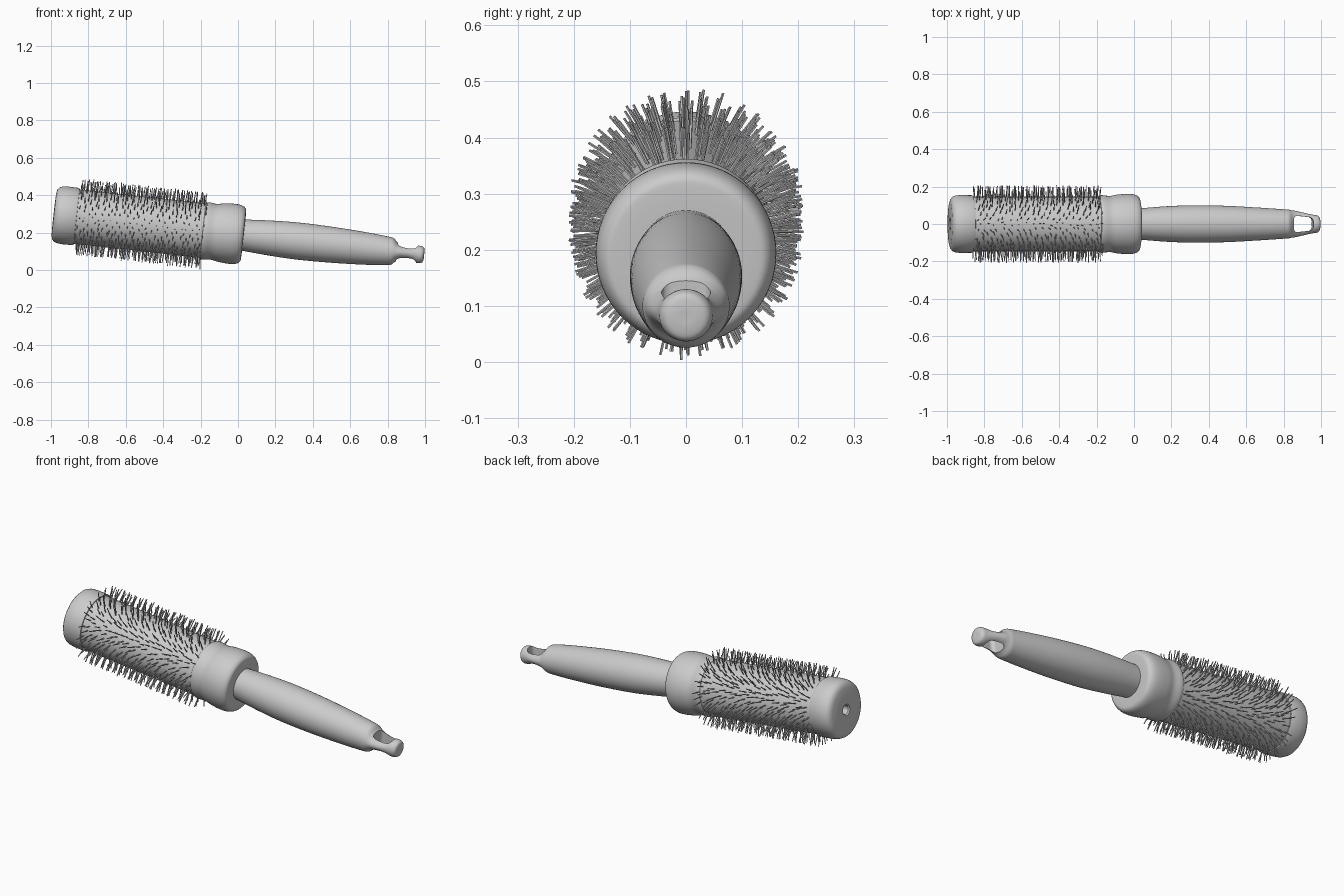
import bpy, bmesh, math, random
from mathutils import Matrix, Vector

if "Cube" in bpy.data.objects:
    bpy.data.objects.remove(bpy.data.objects["Cube"])

random.seed(4)
# The whole brush is built along local x, then tilted
TILT = Matrix.Translation((0, 0, 0.19)) @ Matrix.Rotation(math.radians(6.3), 4, 'Y')


def finish(name, bm, smooth=True):
    bmesh.ops.recalc_face_normals(bm, faces=bm.faces)
    me = bpy.data.meshes.new(name)
    bm.to_mesh(me)
    bm.free()
    ob = bpy.data.objects.new(name, me)
    bpy.context.collection.objects.link(ob)
    ob.matrix_world = TILT
    if smooth:
        bpy.ops.object.select_all(action='DESELECT')
        ob.select_set(True)
        bpy.context.view_layer.objects.active = ob
        bpy.ops.object.shade_smooth_by_angle(angle=math.radians(40))
    return ob


def curve(points, steps=5):
    """Smooth a few profile points with a Catmull-Rom spline."""
    p = [Vector(q) for q in points]
    p = [p[0]] + p + [p[-1]]
    out = []
    for a, b, c, d in zip(p, p[1:], p[2:], p[3:]):
        for i in range(steps):
            t = i / steps
            out.append(0.5 * (2 * b + (c - a) * t + (2 * a - 5 * b + 4 * c - d) * t * t
                              + (3 * b - a - 3 * c + d) * t ** 3))
    return out + [p[-1]]


def loft(name, profile, n=64):
    """Rings of (x, y radius, z radius) joined into a closed body."""
    bm = bmesh.new()
    rings = []
    for x, ry, rz in profile:
        rings.append([bm.verts.new((x, ry * math.cos(2 * math.pi * i / n),
                                    rz * math.sin(2 * math.pi * i / n))) for i in range(n)])
    for a, b in zip(rings, rings[1:]):
        for i in range(n):
            j = (i + 1) % n
            bm.faces.new((a[i], a[j], b[j], b[i]))
    bm.faces.new(rings[0])
    bm.faces.new(rings[-1])
    return finish(name, bm)


def turned(points):
    return [(x, r, r) for x, r in points]


# End cap with a small blind hole
loft("end_cap", turned([(-0.945, 0.022), (-0.985, 0.024), (-0.991, 0.03), (-0.992, 0.06),
                        (-0.990, 0.118), (-0.985, 0.134), (-0.975, 0.146), (-0.96, 0.152),
                        (-0.93, 0.155), (-0.875, 0.154), (-0.868, 0.151), (-0.866, 0.14)]))

# Barrel
loft("barrel", turned([(-0.88, 0.146), (-0.16, 0.146)]))

# Waisted collar
loft("collar", curve(turned([(-0.19, 0.143), (-0.187, 0.151), (-0.17, 0.154), (-0.13, 0.150),
                             (-0.09, 0.157), (-0.04, 0.161), (0.0, 0.158), (0.024, 0.145),
                             (0.03, 0.12), (0.031, 0.05)])))

# Handle, pinched flat near its tip
handle = loft("handle", curve([(0.0, 0.082, 0.082), (0.06, 0.086, 0.086), (0.18, 0.095, 0.094),
                               (0.32, 0.100, 0.099), (0.5, 0.097, 0.096), (0.68, 0.087, 0.087),
                               (0.80, 0.079, 0.077), (0.83, 0.077, 0.071), (0.85, 0.073, 0.053),
                               (0.87, 0.070, 0.041), (0.91, 0.061, 0.035), (0.94, 0.054, 0.038),
                               (0.965, 0.049, 0.046), (0.985, 0.046, 0.045), (0.997, 0.037, 0.038),
                               (1.001, 0.02, 0.02), (1.001, 0.004, 0.004)]))

# Hanging slot cut through the tip
bm = bmesh.new()
bmesh.ops.create_cube(bm, size=1)
for v in bm.verts:
    taper = 0.092 if v.co.x < 0 else 0.070
    v.co = (0.908 + v.co.x * 0.106, v.co.y * taper, v.co.z * 0.3)
upright = [e for e in bm.edges if abs(e.verts[0].co.z - e.verts[1].co.z) > 0.1]
bmesh.ops.bevel(bm, geom=upright, offset=0.022, segments=6, profile=0.5, affect='EDGES')
cutter = finish("slot_cutter", bm)
mod = handle.modifiers.new("slot", 'BOOLEAN')
mod.object = cutter
mod.solver = 'EXACT'
bpy.context.view_layer.objects.active = handle
bpy.ops.object.select_all(action='DESELECT')
handle.select_set(True)
bpy.ops.object.modifier_apply(modifier=mod.name)
bpy.data.objects.remove(cutter)
bpy.ops.object.shade_smooth_by_angle(angle=math.radians(40))

# Bristles: staggered radial pins with slight scatter
bm = bmesh.new()
ROWS, COLS = 36, 20
for r in range(ROWS):
    for c in range(COLS):
        x = -0.855 + 0.665 * (c + 0.5 * (r % 2)) / (COLS - 0.5) + random.uniform(-0.008, 0.008)
        a = 2 * math.pi * r / ROWS + random.uniform(-0.06, 0.06)
        out = Vector((0, math.cos(a), math.sin(a)))
        base = Vector((x, 0, 0)) + out * 0.14
        tip = Vector((x, 0, 0)) + out * random.uniform(0.198, 0.209)
        tip.x += random.uniform(-0.006, 0.006)
        d = tip - base
        m = Matrix.Translation((base + tip) / 2) @ d.to_track_quat('Z', 'Y').to_matrix().to_4x4()
        bmesh.ops.create_cone(bm, cap_ends=True, segments=5, radius1=0.0028,
                              radius2=0.0024, depth=d.length, matrix=m)
finish("bristles", bm)
